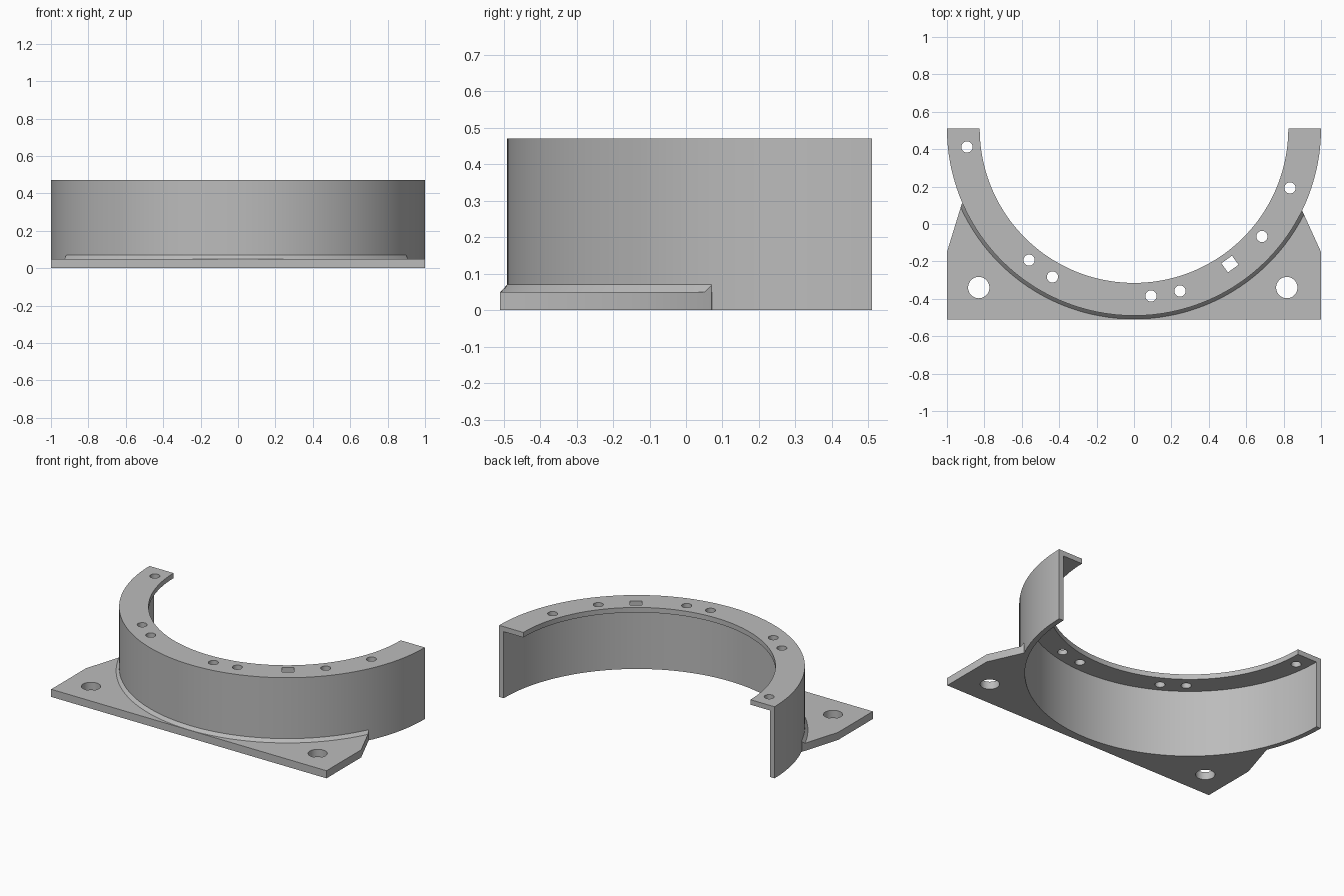
import bpy, bmesh
from math import sin, cos, pi, atan2
from mathutils import Vector

cube = bpy.data.objects.get("Cube")
if cube:
    bpy.data.objects.remove(cube)

CY = 0.51            # ring axis sits on the rear face
OUTER, INNER, LIP = 1.0, 0.967, 0.825
TOP, LIP_Z = 0.47, 0.437
PLATE = 0.05

grey = bpy.data.materials.new("plain grey")
grey.use_nodes = True
colour = (0.5, 0.5, 0.5, 1)
grey.diffuse_color = colour
grey.node_tree.nodes["Principled BSDF"].inputs["Base Color"].default_value = colour


def finish(name, bm):
    bmesh.ops.recalc_face_normals(bm, faces=bm.faces)
    mesh = bpy.data.meshes.new(name)
    bm.to_mesh(mesh)
    bm.free()
    mesh.materials.append(grey)
    obj = bpy.data.objects.new(name, mesh)
    bpy.context.collection.objects.link(obj)
    return obj


def arc_point(r, a, z=0):
    return Vector((r * cos(a), CY + r * sin(a), z))


def sweep(name, profile, start, end, steps):
    """Turn a closed (radius, height) profile about the ring axis."""
    bm = bmesh.new()
    rows = []
    for i in range(steps + 1):
        a = start + (end - start) * i / steps
        rows.append([bm.verts.new(arc_point(r, a, z)) for r, z in profile])
    n = len(profile)
    for p, q in zip(rows, rows[1:]):
        for j in range(n):
            k = (j + 1) % n
            bm.faces.new((p[j], p[k], q[k], q[j]))
    bm.faces.new(rows[0])
    bm.faces.new(rows[-1])
    return finish(name, bm)


def prism(name, outline, z0, z1):
    bm = bmesh.new()
    face = bm.faces.new([bm.verts.new((p[0], p[1], z0)) for p in outline])
    new = bmesh.ops.extrude_face_region(bm, geom=[face])["geom"]
    verts = [g for g in new if isinstance(g, bmesh.types.BMVert)]
    bmesh.ops.translate(bm, verts=verts, vec=(0, 0, z1 - z0))
    return finish(name, bm)


def circle(x, y, r, n=32):
    return [(x + r * cos(2 * pi * i / n), y + r * sin(2 * pi * i / n)) for i in range(n)]


def boolean(obj, cutter, operation):
    mod = obj.modifiers.new(cutter.name, "BOOLEAN")
    mod.operation, mod.solver, mod.object = operation, "EXACT", cutter
    bpy.context.view_layer.objects.active = obj
    bpy.ops.object.modifier_apply(modifier=mod.name)
    bpy.data.objects.remove(cutter)


# Half ring: tall wall with an inward lip along the top
ring = sweep("half_ring", [(OUTER, 0), (OUTER, TOP), (LIP, TOP), (LIP, LIP_Z),
                           (INNER, LIP_Z), (INNER, 0)], -pi, 0, 96)

# Round holes through the lip
for x, y in [(-0.893, 0.412), (-0.561, -0.193), (-0.436, -0.283), (0.091, -0.385),
             (0.246, -0.358), (0.684, -0.067), (0.834, 0.193)]:
    boolean(ring, prism("lip_hole", circle(x, y, 0.03), 0.4, 0.5), "DIFFERENCE")

# Rectangular slot, aligned with the ring
mid = Vector((0.513, -0.214))
out = (mid - Vector((0, CY))).normalized()
side = Vector((-out.y, out.x))
slot = [mid + side * s * 0.035 + out * t * 0.03
        for s, t in ((-1, -1), (1, -1), (1, 1), (-1, 1))]
boolean(ring, prism("lip_slot", slot, 0.4, 0.5), "DIFFERENCE")

# Mounting plate: flat front, slanted shoulders, curved back hugging the wall
edge = [(-0.92, 0.11), (-1, -0.15), (-1, -0.51), (1, -0.51), (1, -0.15), (0.9, 0.07)]
a0 = atan2(0.07 - CY, 0.9)
a1 = atan2(0.11 - CY, -0.92)
curve = [arc_point(0.99, a0 + (a1 - a0) * i / 72) for i in range(73)]
plate = prism("mounting_plate", edge + curve, 0, PLATE)
for x in (-0.83, 0.817):
    boolean(plate, prism("bolt_hole", circle(x, -0.34, 0.057, 48), -0.1, 0.1), "DIFFERENCE")

# Sloped bead where the plate meets the wall, trimmed to the plate outline
bead = sweep("joint_bead", [(0.99, 0.04), (1.018, 0.04), (1.018, PLATE), (OUTER, 0.07),
                            (0.99, 0.07)], -pi, 0, 96)
boolean(bead, prism("bead_trim", edge, -0.1, 0.2), "INTERSECT")

# Smooth curved walls, keep hard edges
for obj in (ring, plate, bead):
    bpy.ops.object.select_all(action="DESELECT")
    obj.select_set(True)
    bpy.context.view_layer.objects.active = obj
    bpy.ops.object.shade_smooth_by_angle(angle=0.5)
